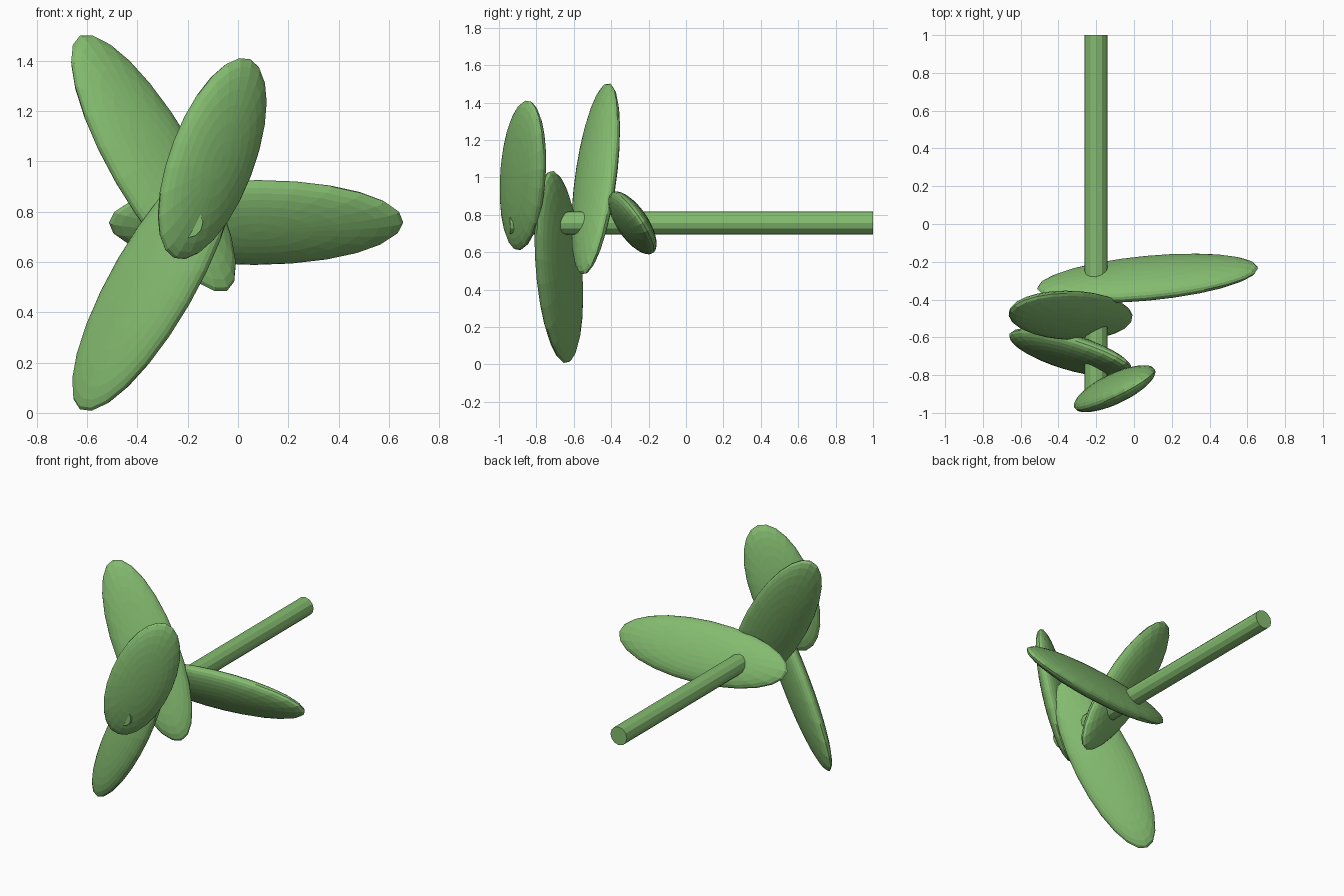
import bpy
import math
from mathutils import Matrix, Vector

if "Cube" in bpy.data.objects:
    bpy.data.objects.remove(bpy.data.objects["Cube"])

green = bpy.data.materials.new("leaf_green")
green.diffuse_color = (0.23, 0.50, 0.16, 1)
green.use_nodes = True
green.node_tree.nodes["Principled BSDF"].inputs["Base Color"].default_value = green.diffuse_color

STEM_X, STEM_Z = -0.20, 0.757
FRONT, BACK = -0.94, 1.0

# stem: straight rod along y
bpy.ops.mesh.primitive_cylinder_add(vertices=12, radius=0.061, depth=BACK - FRONT,
                                    location=(STEM_X, (FRONT + BACK) / 2, STEM_Z),
                                    rotation=(math.pi / 2, 0, 0))
stem = bpy.context.object
stem.name = "stem"
stem.data.materials.append(green)


def leaf(name, angle, y, length):
    """Flattened ellipsoid, twisted and swept, spun about the stem."""
    bpy.ops.mesh.primitive_uv_sphere_add(segments=24, ring_count=16, radius=1)
    ob = bpy.context.object
    ob.name = name
    spin = Matrix.Rotation(-math.radians(angle), 4, 'Y')
    pitch = Matrix.Rotation(math.radians(5.4), 4, 'Z')
    roll = Matrix.Rotation(math.radians(32), 4, 'X')
    size = Matrix.Diagonal((length, 0.07, 0.194, 1))
    pole = Matrix.Rotation(math.pi / 2, 4, 'X')  # sphere poles on the thin axis
    centre = Vector((STEM_X, y, STEM_Z)) + spin @ Vector((0.272, 0, 0))
    ob.data.transform(spin @ pitch @ roll @ size @ pole)
    ob.location = centre
    ob.data.materials.append(green)


# leaves: three large ones a third of a turn apart, and a smaller tip leaf
for i, y in enumerate((-0.287, -0.483, -0.680)):
    leaf(f"leaf_{i + 1}", 120 * i, y, 0.588)
leaf("tip_leaf", 69, -0.872, 0.425)
